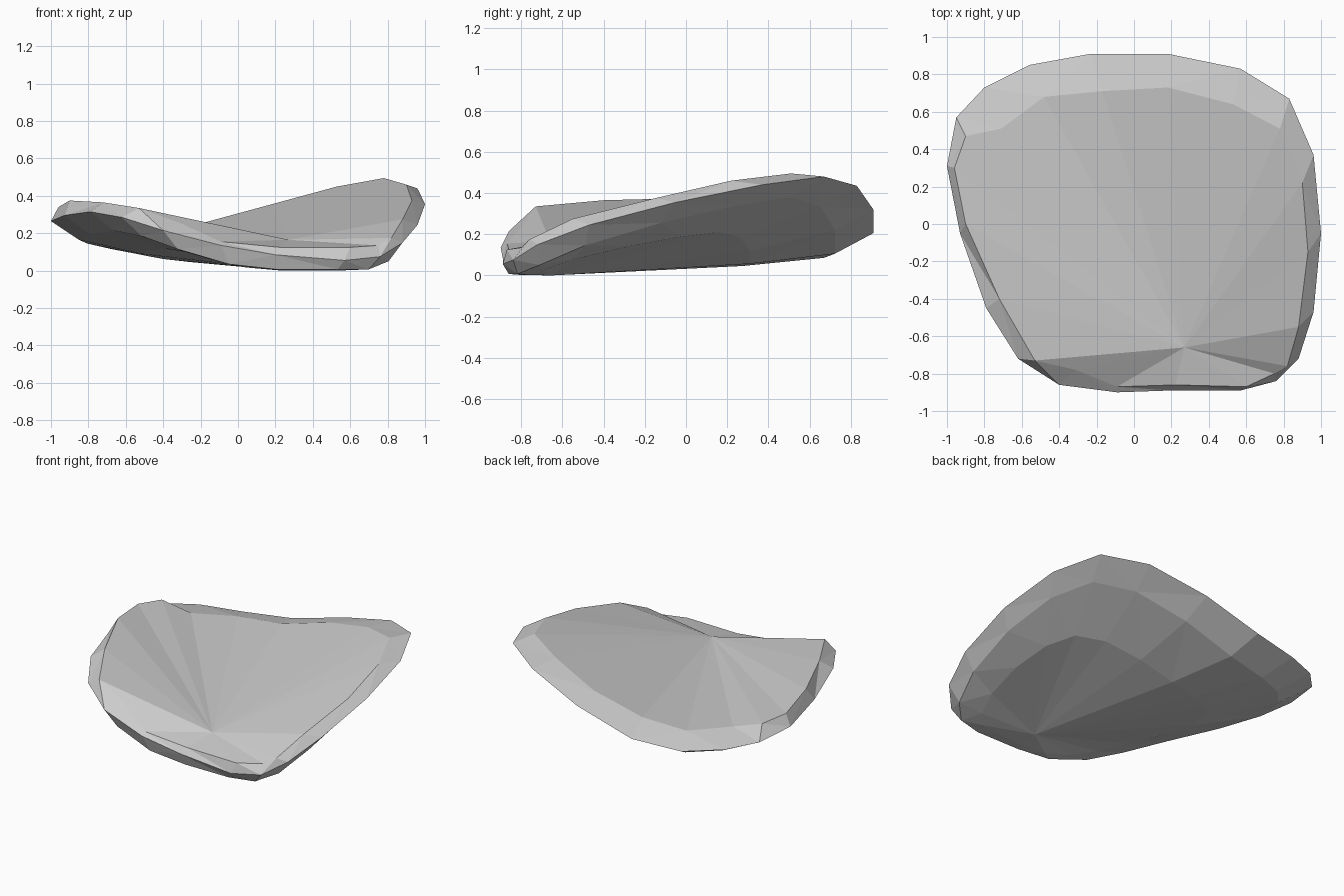
import bpy
import bmesh
from mathutils import Vector

if "Cube" in bpy.data.objects:
    bpy.data.objects.remove(bpy.data.objects["Cube"])

# Outer rim, running from the front left corner round the back to the front
RIM = [(-.62, -.72, .29), (-.79, -.45, .32), (-.93, -.05, .30), (-1, .31, .27), (-.95, .57, .25),
       (-.80, .73, .22), (-.56, .85, .19), (-.23, .91, .21), (.18, .91, .325), (.57, .83, .44),
       (.83, .67, .485), (.96, .37, .445), (1, -.05, .36), (.96, -.47, .25), (.88, -.72, .155),
       (.76, -.84, .08), (.57, -.89, .06), (.20, -.89, .09), (-.09, -.90, .14), (-.40, -.86, .22)]

# Upper crest just inside the rim
CREST = [(-.53, -.73, .34), (-.72, -.40, .37), (-.90, 0, .38), (-.96, .30, .345), (-.90, .47, .325),
         (-.71, .51, .27), (-.48, .68, .245), (-.17, .71, .265), (.18, .73, .36), (.53, .64, .455),
         (.78, .51, .50), (.90, .22, .465), (.93, -.15, .38), (.88, -.55, .28), (.82, -.76, .18),
         (.75, -.80, .14), (.60, -.87, .13), (.22, -.86, .13), (-.09, -.87, .16), (-.31, -.78, .26)]

TOP_POLE = Vector((.27, -.66, .17))
BOTTOM_POLE = Vector((.25, -.65, .005))


def toward_pole(p, t, z):
    """Move a point inwards over the underside and set its height."""
    return (p[0] + (BOTTOM_POLE.x - p[0]) * t, p[1] + (BOTTOM_POLE.y - p[1]) * t, z)


# Underside rings follow the rim: a lower edge, then a shallow belly
lower = [toward_pole(p, .12, max(p[2] - .10, .012)) for p in RIM]
belly = [toward_pole(p, .30, max(p[2] * .56, .006)) for p in lower]

bm = bmesh.new()
rings = [[bm.verts.new(p) for p in ring] for ring in (CREST, RIM, lower, belly)]
top = bm.verts.new(TOP_POLE)
bottom = bm.verts.new(BOTTOM_POLE)
n = len(RIM)
for i in range(n):
    j = (i + 1) % n
    bm.faces.new((top, rings[0][i], rings[0][j]))
    for a, b in zip(rings, rings[1:]):
        bm.faces.new((a[i], b[i], b[j], a[j]))
    bm.faces.new((bottom, rings[-1][j], rings[-1][i]))
bmesh.ops.triangulate(bm, faces=[f for f in bm.faces if len(f.verts) > 3])
bmesh.ops.recalc_face_normals(bm, faces=bm.faces)

mesh = bpy.data.meshes.new("curved_shell")
bm.to_mesh(mesh)
bm.free()
shell = bpy.data.objects.new("curved_shell", mesh)
bpy.context.collection.objects.link(shell)

# Plain light grey
grey = bpy.data.materials.new("light_grey")
grey.diffuse_color = (.6, .6, .6, 1)
grey.use_nodes = True
grey.node_tree.nodes["Principled BSDF"].inputs["Base Color"].default_value = grey.diffuse_color
mesh.materials.append(grey)

# Rest on the ground
low = min(v.co.z for v in mesh.vertices)
for v in mesh.vertices:
    v.co.z -= low
